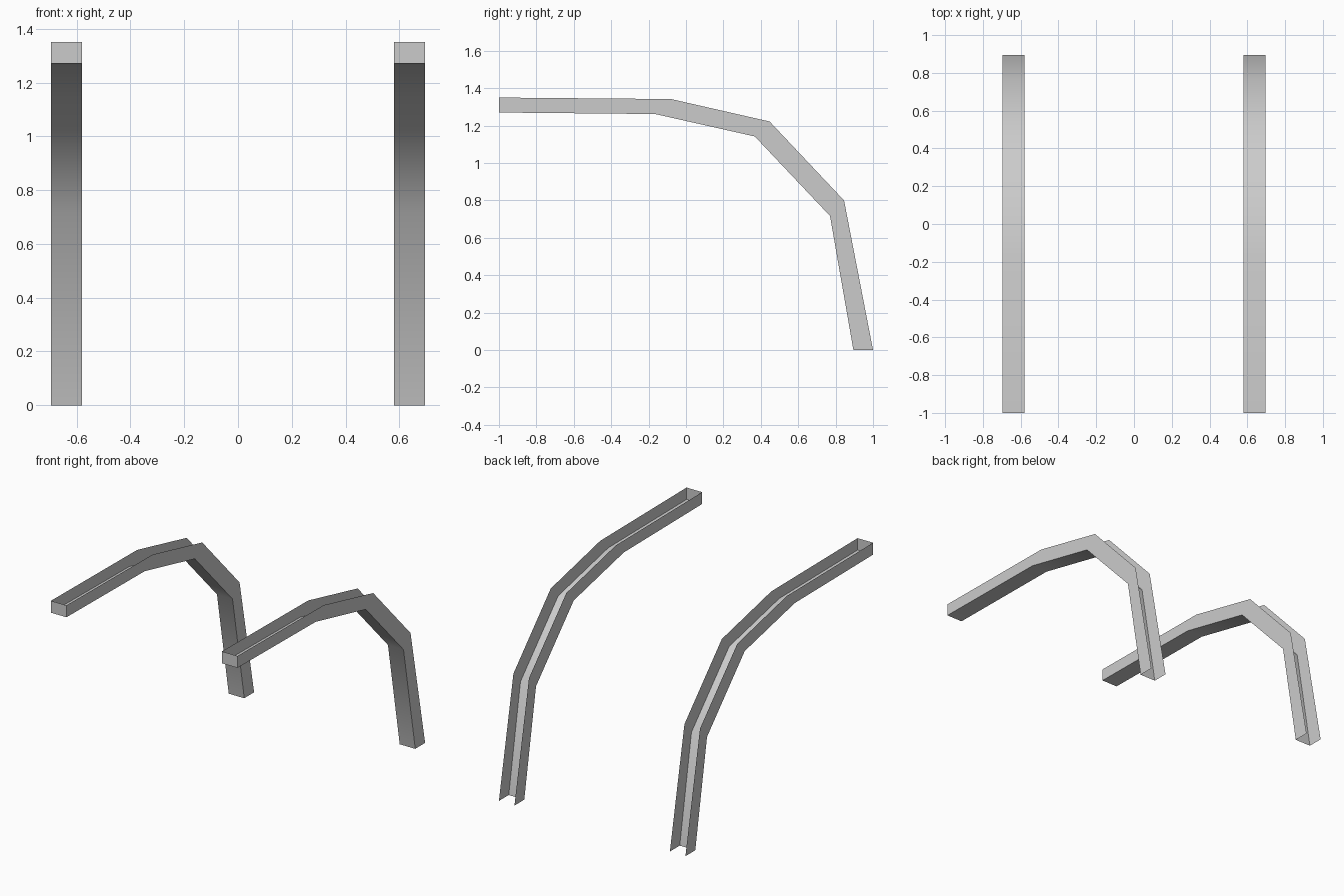
import bpy, bmesh, math

if "Cube" in bpy.data.objects:
    bpy.data.objects.remove(bpy.data.objects["Cube"])

# Side profile (y, z): open outer rim and closed inner floor of the channel
RIM = [(-1, 1.35), (-0.08, 1.342), (0.447, 1.222), (0.845, 0.80), (1, 0)]
FLOOR = [(-1, 1.27), (-0.165, 1.262), (0.368, 1.142), (0.77, 0.717), (0.895, 0)]
WIDTH = 0.116


def channel_rail(name, x):
    bm = bmesh.new()
    a, b = x - WIDTH / 2, x + WIDTH / 2
    rows = []
    for rim, floor in zip(RIM, FLOOR):
        section = [(a, *rim), (a, *floor), (b, *floor), (b, *rim)]
        rows.append([bm.verts.new(p) for p in section])
    # Two side walls and the floor
    for r0, r1 in zip(rows, rows[1:]):
        for k in range(3):
            bm.faces.new((r1[k], r1[k + 1], r0[k + 1], r0[k]))
    # Front end cap
    bm.faces.new(rows[0])
    mesh = bpy.data.meshes.new(name)
    bm.to_mesh(mesh)
    bm.free()
    obj = bpy.data.objects.new(name, mesh)
    bpy.context.collection.objects.link(obj)
    bpy.ops.object.select_all(action='DESELECT')
    obj.select_set(True)
    bpy.context.view_layer.objects.active = obj
    bpy.ops.object.shade_smooth_by_angle(angle=math.radians(50))


# Matching pair of bent rails
for name, side in (("left_rail", -1), ("right_rail", 1)):
    channel_rail(name, side * 0.638)
